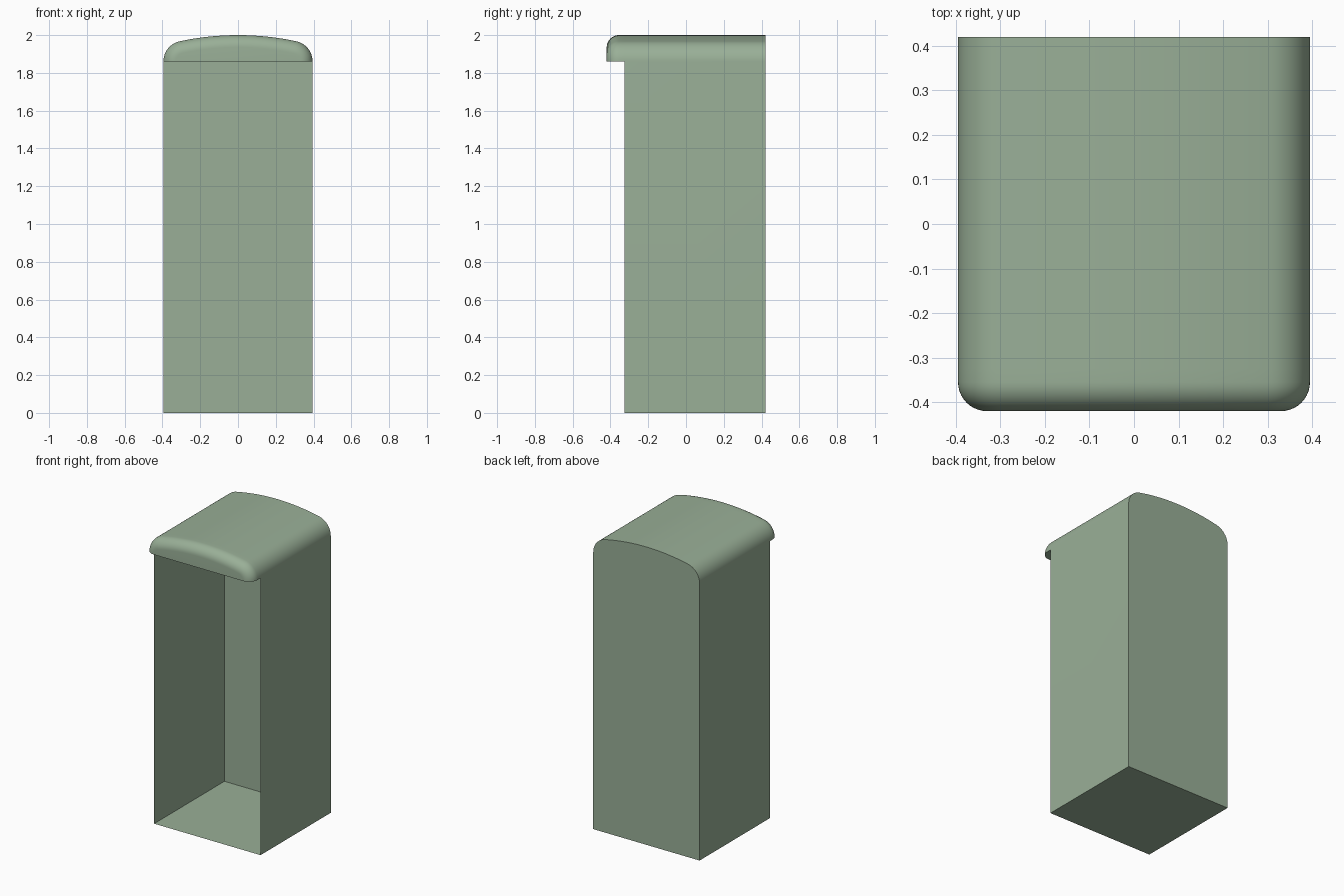
import bpy, bmesh
from math import sin, cos, asin, pi

if "Cube" in bpy.data.objects:
    bpy.data.objects.remove(bpy.data.objects["Cube"])

W, BACK, OPEN, FRONT = 0.395, 0.42, -0.325, -0.42   # half width, depth stations
EAVE, TOP = 1.86, 2.0                               # hood bottom and crown
RS, RB = 0.11, 0.065                                # shoulder radius, front edge rounding
A, H = W - RS, TOP - EAVE
RC = (A * A + H * H - RS * RS) / (2 * (H - RS))     # crown radius tangent to shoulders
TILT = asin(A / (RC - RS))


def roof_profile(inset):
    """Half-pill roof outline from right eave to left eave, offset inwards."""
    rs, rc = RS - inset, RC - inset
    half = []
    for i in range(13):
        a = (pi / 2 - TILT) * i / 12
        half.append((A + rs * cos(a), EAVE + rs * sin(a)))
    for i in range(1, 9):
        a = TILT * (1 - i / 8)
        half.append((rc * sin(a), TOP - RC + rc * cos(a)))
    return half + [(-x, z) for x, z in half[-2::-1]]


bm = bmesh.new()


def ring(y, inset=0.0):
    return [bm.verts.new((x, y, z)) for x, z in roof_profile(inset)]


# Hood: back, opening line, then a rounded front edge
rings = [ring(BACK), ring(OPEN)]
for i in range(11):
    a = pi / 2 * i / 10
    rings.append(ring(FRONT + RB * (1 - sin(a)), RB * (1 - cos(a))))
for r0, r1 in zip(rings, rings[1:]):
    for j in range(len(r0) - 1):
        bm.faces.new((r0[j], r0[j + 1], r1[j + 1], r1[j]))
bm.faces.new(rings[-1])

# Underside of the overhang only
for r0, r1 in zip(rings[1:], rings[2:]):
    bm.faces.new((r0[0], r1[0], r1[-1], r0[-1]))

# Floor, side walls and back wall; the front stays open
br, bl, fr, fl = [bm.verts.new((x, y, 0)) for y in (BACK, OPEN) for x in (W, -W)]
back, mouth = rings[0], rings[1]
bm.faces.new((br, bl, fl, fr))
bm.faces.new((br, fr, mouth[0], back[0]))
bm.faces.new((bl, back[-1], mouth[-1], fl))
bm.faces.new([br] + back + [bl])
bmesh.ops.recalc_face_normals(bm, faces=bm.faces)

mesh = bpy.data.meshes.new("hooded_shell")
bm.to_mesh(mesh)
bm.free()
shell = bpy.data.objects.new("hooded_shell", mesh)
bpy.context.collection.objects.link(shell)

# Sage green paint
paint = bpy.data.materials.new("sage_green")
paint.diffuse_color = (0.32, 0.43, 0.31, 1)
paint.use_nodes = True
paint.node_tree.nodes["Principled BSDF"].inputs["Base Color"].default_value = paint.diffuse_color
mesh.materials.append(paint)

bpy.context.view_layer.objects.active = shell
shell.select_set(True)
bpy.ops.object.shade_smooth_by_angle(angle=pi / 6)
